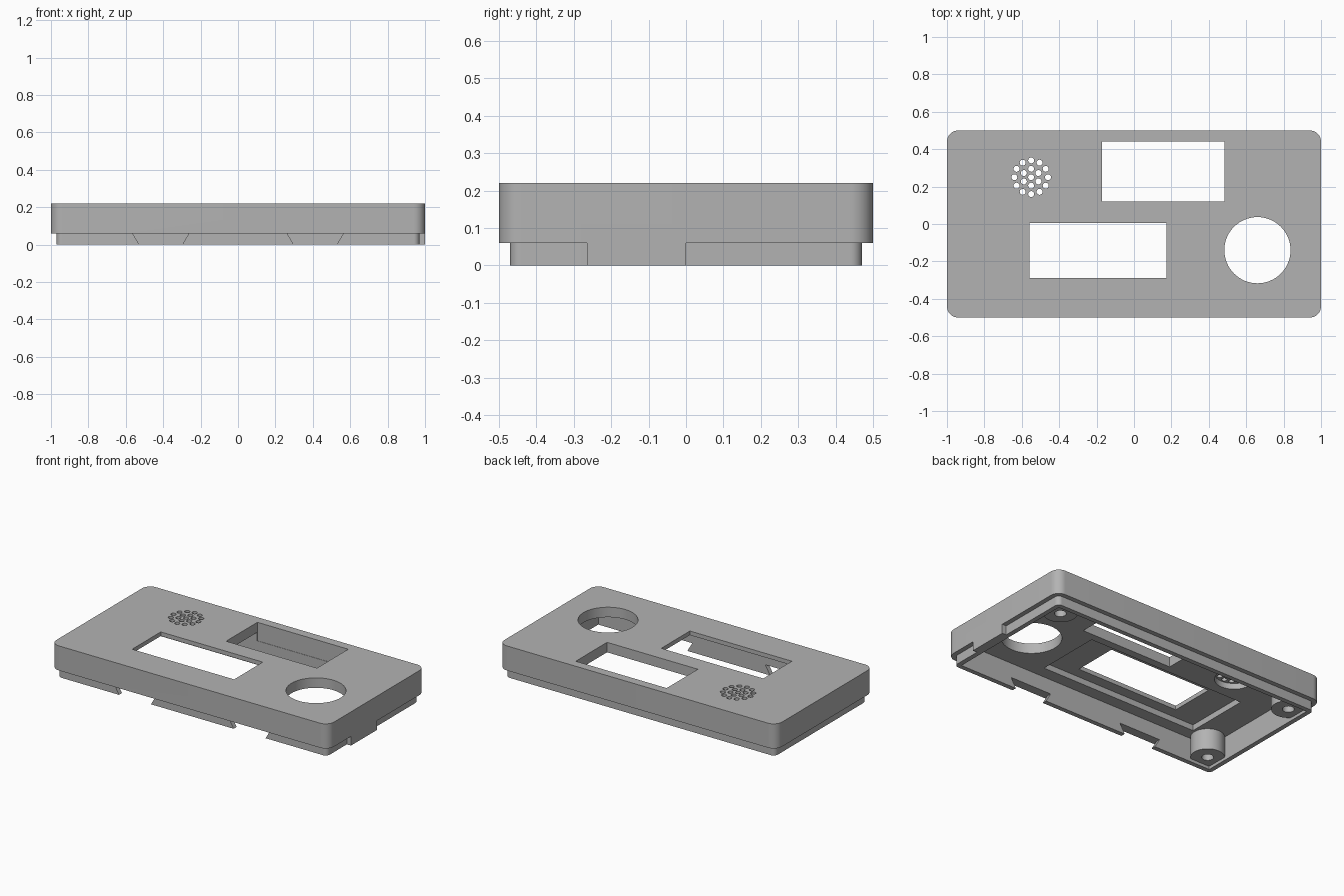
import bpy, bmesh
from math import sin, cos, pi, radians

old = bpy.data.objects.get("Cube")
if old:
    bpy.data.objects.remove(old, do_unlink=True)

grey = bpy.data.materials.new("mid_grey_plastic")
grey.use_nodes = True
colour = (0.45, 0.45, 0.45, 1)
grey.diffuse_color = colour
grey.node_tree.nodes["Principled BSDF"].inputs["Base Color"].default_value = colour


def prism(name, outline, z0, z1):
    """Solid extruded upwards from a flat outline of (x, y) points."""
    bm = bmesh.new()
    face = bm.faces.new([bm.verts.new((x, y, z0)) for x, y in outline])
    top = bmesh.ops.extrude_face_region(bm, geom=[face])["geom"]
    for v in top:
        if isinstance(v, bmesh.types.BMVert):
            v.co.z = z1
    bmesh.ops.recalc_face_normals(bm, faces=bm.faces)
    mesh = bpy.data.meshes.new(name)
    bm.to_mesh(mesh)
    bm.free()
    mesh.materials.append(grey)
    ob = bpy.data.objects.new(name, mesh)
    bpy.context.collection.objects.link(ob)
    return ob


def rect(x0, x1, y0, y1):
    return [(x0, y0), (x1, y0), (x1, y1), (x0, y1)]


def rounded(hx, hy, r, n=10):
    pts = []
    for k, (sx, sy) in enumerate([(1, 1), (-1, 1), (-1, -1), (1, -1)]):
        for i in range(n + 1):
            a = (k + i / n) * pi / 2
            pts.append((sx * (hx - r) + r * cos(a), sy * (hy - r) + r * sin(a)))
    return pts


def circle(cx, cy, r, n=32):
    return [(cx + r * cos(2 * pi * i / n), cy + r * sin(2 * pi * i / n)) for i in range(n)]


def combine(part, operation):
    """Merge a part into the cover, or cut it away, then discard it."""
    mod = cover.modifiers.new(part.name, "BOOLEAN")
    mod.operation = operation
    mod.solver = "EXACT"
    mod.object = part
    bpy.context.view_layer.objects.active = cover
    bpy.ops.object.modifier_apply(modifier=mod.name)
    bpy.data.objects.remove(part, do_unlink=True)


def add(name, outline, z0, z1):
    combine(prism(name, outline, z0, z1), "UNION")


def cut(name, outline, z0, z1):
    combine(prism(name, outline, z0, z1), "DIFFERENCE")


# Outer shell with the stepped-in lip and the flush side tab
cover = prism("cover", rounded(1, 0.5, 0.06), 0.06, 0.22)
add("lip", rounded(0.97, 0.47, 0.03), 0, 0.1)
add("side_tab", rect(0.95, 1, -0.265, 0), 0, 0.1)

# Hollow underside
FLOOR = 0.155
cut("cavity", rect(-0.94, 0.94, -0.44, 0.44), -0.1, FLOOR)

# Screw bosses in three corners, each with a blind hole
for sx, sy in [(-1, -1), (-1, 1), (1, 1)]:
    x, y = sx * 0.865, sy * 0.365
    add("screw_boss", circle(x, y, 0.1), 0.02, FLOOR + 0.02)
    cut("screw_hole", circle(x, y, 0.035, 20), -0.1, 0.14)

# Shallow pockets behind the display window and the sound holes
cut("display_pocket", rect(-0.75, 0.38, -0.36, 0.07), 0.1, 0.193)
cut("sound_pocket", circle(-0.55, 0.25, 0.115), 0.1, 0.193)

# Windows and round opening
cut("back_window", rect(-0.17, 0.485, 0.12, 0.442), 0.1, 0.3)
cut("display_window", rect(-0.56, 0.175, -0.29, 0.005), 0.1, 0.3)
cut("round_opening", circle(0.66, -0.14, 0.177, 64), 0.1, 0.3)

# Sound holes: one in the middle and two rings
for count, radius in [(1, 0), (6, 0.045), (12, 0.09)]:
    for i in range(count):
        a = pi / 2 + 2 * pi * i / count
        cut("sound_hole", circle(-0.55 + radius * cos(a), 0.25 + radius * sin(a), 0.016, 16), 0.1, 0.3)

# Dovetail notches in the front lip, wider at the top
for cx in (-0.413, 0.413):
    notch = prism("lip_notch", rect(cx - 0.115, cx + 0.115, -0.6, -0.42), 0, 0.06)
    for v in notch.data.vertices:
        side = 1 if v.co.x > cx else -1
        if v.co.z > 0.03:
            v.co.x += side * 0.035
        else:
            v.co.z -= 0.01
            v.co.x -= side * 0.006
    combine(notch, "DIFFERENCE")

# Smooth the round walls and keep the corners crisp
bpy.ops.object.select_all(action="DESELECT")
cover.select_set(True)
bpy.context.view_layer.objects.active = cover
bpy.ops.object.shade_smooth_by_angle(angle=radians(30))
